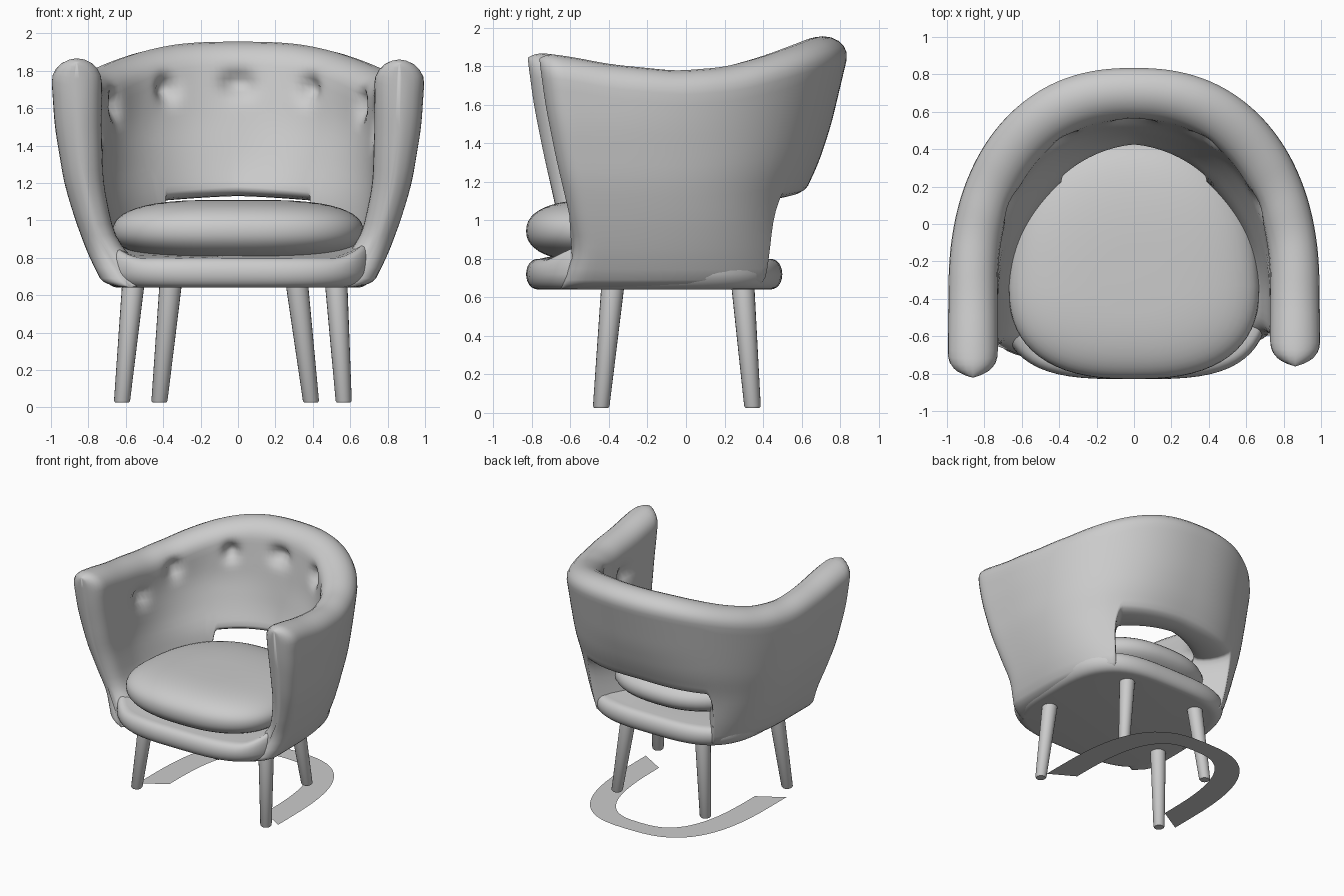
import bpy
import bmesh
from math import sin, cos, pi, radians, hypot, sqrt, copysign

default_cube = bpy.data.objects.get("Cube")
if default_cube:
    bpy.data.objects.remove(default_cube)

grey = bpy.data.materials.new("light grey")
grey.use_nodes = True
tone = (0.6, 0.6, 0.6, 1)
grey.diffuse_color = tone
grey.node_tree.nodes["Principled BSDF"].inputs["Base Color"].default_value = tone


def loft(name, rings, angle=50):
    """Skin a list of closed rings and cap both ends."""
    bm = bmesh.new()
    rows = [[bm.verts.new(p) for p in ring] for ring in rings]
    count = len(rows[0])
    for low, high in zip(rows, rows[1:]):
        for i in range(count):
            j = (i + 1) % count
            bm.faces.new((low[i], low[j], high[j], high[i]))
    bm.faces.new(rows[0][::-1])
    if len(rows) > 1:
        bm.faces.new(rows[-1])
        bmesh.ops.recalc_face_normals(bm, faces=bm.faces)
    mesh = bpy.data.meshes.new(name)
    bm.to_mesh(mesh)
    bm.free()
    mesh.materials.append(grey)
    obj = bpy.data.objects.new(name, mesh)
    bpy.context.collection.objects.link(obj)
    bpy.ops.object.select_all(action="DESELECT")
    bpy.context.view_layer.objects.active = obj
    obj.select_set(True)
    bpy.ops.object.shade_smooth_by_angle(angle=radians(angle))
    return obj


def curve(points):
    """Softened interpolation through (input, value) pairs."""
    def line(v):
        if v <= points[0][0]:
            return points[0][1]
        for (a, p), (b, q) in zip(points, points[1:]):
            if v <= b:
                return p + (q - p) * (v - a) / (b - a)
        return points[-1][1]
    return lambda v: sum(line(v + d) for d in (-.06, -.03, 0, .03, .06)) / 5


def power(v, p):
    return copysign(abs(v) ** p, v)


# Shell: a padded wall sweeping from arm tip to arm tip
MID, ROUND = -.35, .13
half_width = curve([(.64, .71), (.8, .795), (1, .87), (1.2, .93), (1.5, .98), (1.8, 1)])
back_edge = curve([(.64, .58), (1, .58), (1.13, .61), (1.3, .69), (1.5, .755), (1.9, .85)])
front_edge = curve([(.64, -.72), (.85, -.63), (1.1, -.68), (1.3, -.73), (1.6, -.79), (1.86, -.825)])
top_edge = curve([(-.8, 1.875), (-.6, 1.85), (-.4, 1.81), (-.05, 1.775), (.2, 1.795),
                  (.4, 1.85), (.55, 1.905), (.7, 1.965)])
thickness = curve([(.64, .3), (.9, .18), (1.2, .21), (1.5, .25), (1.9, .28)])
lumbar = curve([(1.15, .09), (1.5, 0)])
softness = curve([(1, .75), (1.5, .87)])
tufts = [(0, 1.73), (28, 1.70), (62, 1.62), (84, 1.5)]


def shell_point(turn, reach, side, s, z):
    """turn: degrees from the back; reach: 0..1 along the straight arm."""
    tip = front_edge(z) + (.06 if side > 0 else 0)
    y = MID + (tip - MID) * reach
    gap = max(0, 1 - (y - tip) / ROUND) if reach else 0
    s = .5 + (s - .5) * max(.1, sqrt(max(0, 1 - gap ** 2.5)))
    if s > .6:
        s -= sum(.28 * 2.7 ** -((hypot(radians(turn - t) * .75, z - h) / .06) ** 2)
                 for t, h in tufts)
    # Padding swells where the back curves into the arms
    inset = s * (thickness(z) + lumbar(z) * sin(radians(2 * min(turn, 90))))
    a = half_width(z) - inset
    if not reach:
        p = softness(z)
        y = MID + (back_edge(z) - MID - inset) * max(0, cos(radians(turn))) ** p
        a *= sin(radians(turn)) ** p
    return side * a, y, z


def shell_ring(turn, reach, side):
    y = shell_point(turn, reach, side, .5, 1.8)[1]
    drop = max(0, (reach - .8) / .2) ** 2 * .03
    top = top_edge(y) - drop
    step = min(1, max(0, (turn - 31) / 10))
    base = 1.13 - .03 * min(1, turn / 31) - .46 * step * step * (3 - 2 * step)
    r_top, r_base = .125, .05
    lo, hi = base + r_base, top - r_top
    n = 18
    prof = [(0, lo + (hi - lo) * i / n) for i in range(n)]
    prof += [(.5 - .5 * cos(pi * i / 10), hi + r_top * sin(pi * i / 10)) for i in range(10)]
    prof += [(1, hi + (lo - hi) * i / n) for i in range(n)]
    prof += [(.5 + .5 * cos(pi * i / 8), lo - r_base * sin(pi * i / 8)) for i in range(8)]
    return [shell_point(turn, reach, side, s, z) for s, z in prof]


half = [(t, 0) for t in range(0, 30, 2)] + [(t, 0) for t in range(30, 44)]
half += [(t, 0) for t in range(44, 91, 2)]
half += [(90 + 45 * q, q) for q in (.15, .3, .45, .6, .7, .78, .85, .91, .95, .98, .99, 1)]
rings = [shell_ring(t, q, -1) for t, q in reversed(half)]
rings += [shell_ring(t, q, 1) for t, q in half[1:]]
loft("padded_shell", rings, 80)


def oval(a, front, back, mid, z, p, taper=0, n=64):
    """Flat rounded outline, optionally narrower at the back."""
    ring = []
    for i in range(n):
        t = 2 * pi * i / n
        depth = power(sin(t), p)
        x = a * power(cos(t), p) * (1 - taper * max(0, depth))
        ring.append((x, mid + depth * (back - mid if depth > 0 else mid - front), z))
    return ring


# Seat base with a rolled rim that rises towards the arms
rings = []
for i in range(13):
    t = pi * (i / 12 - .5)
    inset = .07 * (1 - cos(t) ** .8)
    ring = oval(.725 + .02 * sin(t) - inset, -.83 + inset, .5 - inset, -.25,
                .72 + .08 * sin(t), .6)
    rings.append([(x, y, z + (.13 * max(0, (abs(x) - .5) / .22) ** 2 * max(0, sin(t))))
                  for x, y, z in ring])
loft("seat_base", rings)

# Seat cushion
rings = []
for i in range(1, 24):
    t = pi * (i / 24 - .5)
    k = power(cos(t), .6)
    rings.append(oval(.67 * k, -.33 - .5 * k, -.33 + .77 * k, -.33,
                      .945 + .165 * power(sin(t), .9), .8, .06))
loft("seat_cushion", rings, 80)

# Splayed tapered legs: foot (x, y) and top (x, y)
legs = {
    "front_right_leg": (-.62, -.44, -.56, -.38),
    "front_left_leg": (.565, -.44, .525, -.38),
    "back_right_leg": (-.42, .345, -.36, .295),
    "back_left_leg": (.39, .345, .315, .295),
}
for name, (fx, fy, tx, ty) in legs.items():
    rings = []
    for x, y, z, r in ((fx, fy, .025, .036), (fx, fy, .035, .043), (tx, ty, .66, .06)):
        rings.append([(x + r * cos(pi * i / 10), y + r * sin(pi * i / 10), z)
                      for i in range(20)])
    loft(name, rings)


# Flat horseshoe plate on the floor
def arc(a, b, tip):
    pts = [(-.045 + a * power(cos(pi * i / 32), .7), -.2 + b * sin(pi * i / 32) ** .7, 0)
           for i in range(33)]
    return [(-.045 + a, tip, 0)] + pts + [(-.045 - a, tip, 0)]


loft("floor_plate", [arc(.645, 1.02, -.33) + arc(.44, .87, -.21)[::-1]])
